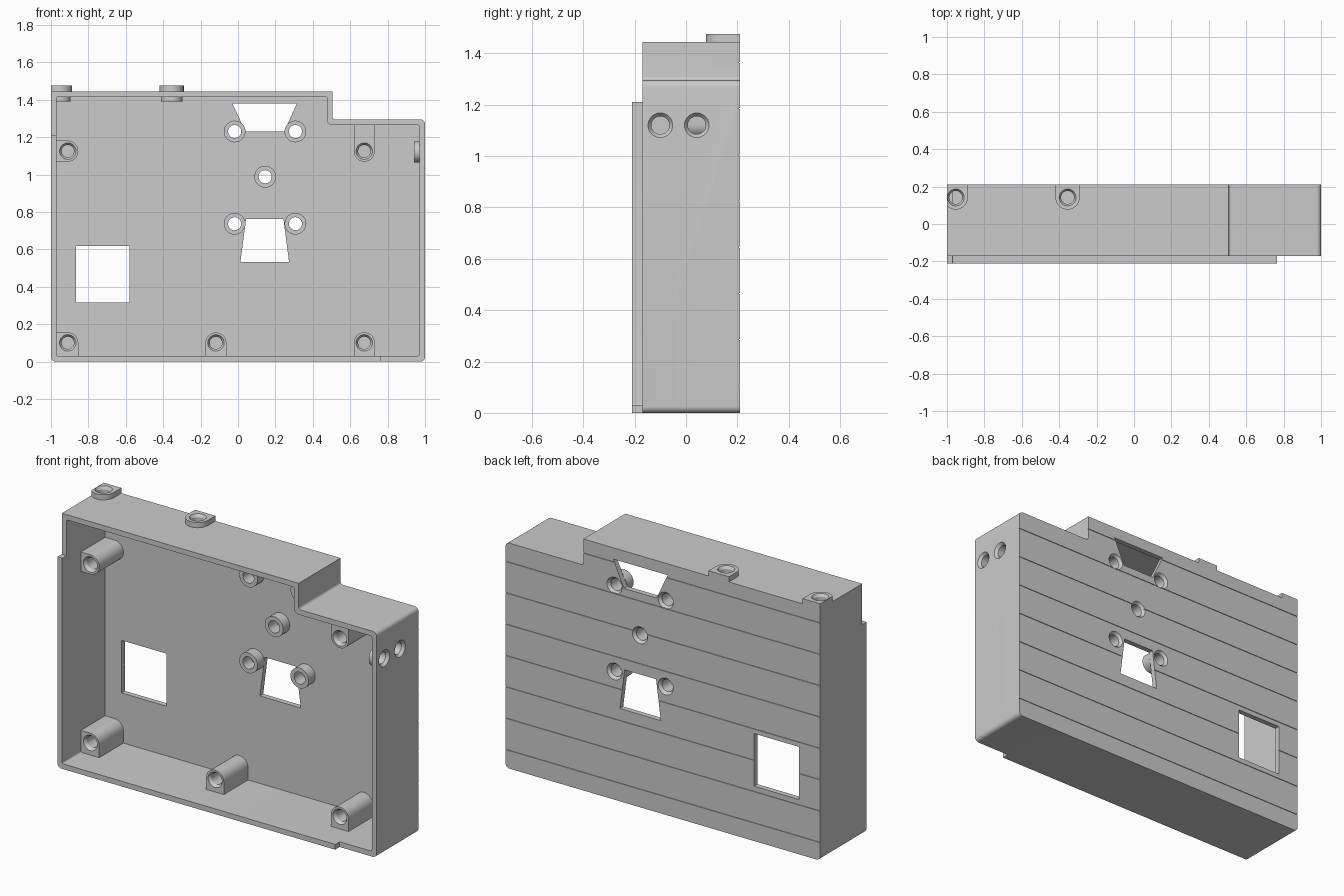
import bpy, bmesh, math
from mathutils import Vector

cube = bpy.data.objects.get("Cube")
if cube:
    bpy.data.objects.remove(cube, do_unlink=True)

grey = bpy.data.materials.new("plain grey")
grey.use_nodes = True
colour = (0.6, 0.6, 0.6, 1)
grey.diffuse_color = colour
grey.node_tree.nodes["Principled BSDF"].inputs["Base Color"].default_value = colour

BACK, FLOOR, RIM, LIP = 0.21, 0.18, -0.17, -0.21
WALL = 0.03
parts = []


def finish(name, bm, keep):
    bmesh.ops.recalc_face_normals(bm, faces=bm.faces)
    mesh = bpy.data.meshes.new(name)
    bm.to_mesh(mesh)
    bm.free()
    mesh.materials.append(grey)
    ob = bpy.data.objects.new(name, mesh)
    bpy.context.collection.objects.link(ob)
    if keep:
        parts.append(ob)
    else:
        ob.hide_render = True
    return ob


def prism(name, pts, lo, hi, axis="y", keep=True):
    """Extrude a flat profile along y (profile in x, z) or z (profile in x, y)."""
    bm = bmesh.new()
    place = (lambda p, h: (p[0], h, p[1])) if axis == "y" else (lambda p, h: (p[0], p[1], h))
    face = bm.faces.new([bm.verts.new(place(p, lo)) for p in pts])
    top = bmesh.ops.extrude_face_region(bm, geom=[face])
    shift = Vector(place((0, 0), hi - lo))
    bmesh.ops.translate(bm, vec=shift, verts=[v for v in top["geom"] if isinstance(v, bmesh.types.BMVert)])
    return finish(name, bm, keep)


def lathe(name, rings, origin, direction, keep=True, sides=32):
    """Stack rings (radius, distance) along a direction."""
    bm = bmesh.new()
    turn = Vector(direction).to_track_quat("Z", "Y")
    loops = []
    for r, h in rings:
        angles = [math.tau * i / sides for i in range(sides)]
        loops.append([bm.verts.new(Vector(origin) + turn @ Vector((r * math.cos(a), r * math.sin(a), h)))
                      for a in angles])
    for a, b in zip(loops, loops[1:]):
        for i in range(sides):
            j = (i + 1) % sides
            bm.faces.new((a[i], a[j], b[j], b[i]))
    bm.faces.new(loops[0])
    bm.faces.new(loops[-1])
    return finish(name, bm, keep)


def rounded(corners, steps=6):
    """Outline from (x, y, radius) corners."""
    out = []
    for i, (x, y, r) in enumerate(corners):
        p = Vector((x, y))
        if not r:
            out.append(p)
            continue
        u = (Vector(corners[i - 1][:2]) - p).normalized()
        v = (Vector(corners[(i + 1) % len(corners)][:2]) - p).normalized()
        c = p + r * (u + v)
        for k in range(steps + 1):
            t = math.pi / 2 * k / steps
            out.append(c - r * (math.cos(t) * v + math.sin(t) * u))
    return out


def arc(x, y, r, start, end, steps=16):
    angles = [math.radians(start + (end - start) * k / steps) for k in range(steps + 1)]
    return [(x + r * math.cos(a), y + r * math.sin(a)) for a in angles]


def cut(cutter, *targets):
    for ob in targets:
        mod = ob.modifiers.new("cut", "BOOLEAN")
        mod.operation, mod.solver, mod.object = "DIFFERENCE", "EXACT", cutter
        bpy.context.view_layer.objects.active = ob
        bpy.ops.object.modifier_apply(modifier=mod.name)
    bpy.data.objects.remove(cutter, do_unlink=True)


def countersunk_hole(origin, direction, depth, targets, wide=0.048, narrow=0.035):
    rings = [(wide, -0.01), (wide, 0), (narrow, 0.016), (narrow, depth)]
    cut(lathe("hole_cutter", rings, origin, direction, False), *targets)


# Open tray with a stepped top corner
shell = prism("case_shell", rounded([
    (-1, 0, 0.025), (1, 0, 0.025), (1, 1.295, 0.025), (0.505, 1.295, 0.015),
    (0.505, 1.445, 0), (-1, 1.445, 0)]), RIM, BACK)
cut(prism("cavity_cutter", rounded([
    (-0.97, WALL, 0.006), (0.97, WALL, 0.012), (0.97, 1.265, 0.012), (0.475, 1.265, 0.03),
    (0.475, 1.415, 0.006), (-0.97, 1.415, 0.006)]), -0.3, FLOOR, keep=False), shell)

# Raised lip along one side and the bottom
prism("front_lip", rounded([
    (-1, 1.21, 0), (-1, 0, 0.025), (0.765, 0, 0), (0.765, WALL, 0),
    (-0.97, WALL, 0.006), (-0.97, 1.21, 0)]), LIP, RIM)

# Windows through the back plate
for window in (
        [(-0.865, 0.315), (-0.58, 0.315), (-0.58, 0.617), (-0.865, 0.617)],
        [(0.04, 1.23), (0.247, 1.23), (0.315, 1.38), (-0.03, 1.38)],
        [(0.013, 0.533), (0.273, 0.533), (0.243, 0.763), (0.043, 0.763)]):
    cut(prism("window_cutter", window, 0.1, 0.3, keep=False), shell)

# Fine horizontal grooves on the back
for i in range(8):
    z = 0.105 + 0.18 * i
    bar = [(-1.1, z - 0.002), (1.1, z - 0.002), (1.1, z + 0.002), (-1.1, z + 0.002)]
    cut(prism("groove_cutter", bar, BACK - 0.004, 0.3, keep=False), shell)

# Short standoffs with holes through the back
for x, z in ((-0.018, 1.23), (0.307, 1.23), (0.145, 0.988), (-0.018, 0.737), (0.307, 0.737)):
    boss = lathe("standoff", [(0.058, 0), (0.058, 0.06)], (x, FLOOR, z), (0, -1, 0))
    countersunk_hole((x, BACK, z), (0, -1, 0), 0.2, [shell, boss])

# Screw posts, each merged into the nearest wall
R, POST_FRONT = 0.056, -0.04
LOW, HIGH, LEFT = 0.1, 1.125, -0.91
edge, base, roof = -0.98, 0.02, 1.275
posts = [
    (LEFT, HIGH, arc(LEFT, HIGH, R, -90, 90) + [(edge, HIGH + R), (edge, HIGH - R)]),
    (LEFT, LOW, arc(LEFT, LOW, R, 0, 90) + [(edge, LOW + R), (edge, base), (LEFT + R, base)]),
    (0.675, HIGH, arc(0.675, HIGH, R, 180, 360) + [(0.675 + R, roof), (0.675 - R, roof)]),
]
for x in (-0.118, 0.675):
    posts.append((x, LOW, arc(x, LOW, R, 0, 180) + [(x - R, base), (x + R, base)]))
for x, z, outline in posts:
    post = prism("screw_post", outline, POST_FRONT, FLOOR + 0.005)
    countersunk_hole((x, POST_FRONT, z), (0, 1, 0), 0.2, [post], 0.044, 0.033)

# Drilled tabs above and below the top wall
for x in (-0.953, -0.355):
    pair = []
    for name, r, lo, hi, end in (("top_tab", 0.065, 1.445, 1.475, BACK),
                                 ("inner_top_tab", 0.058, 1.39, 1.42, FLOOR + 0.005)):
        side = -1 if name == "top_tab" else -0.975
        outline = arc(x, 0.142, r, 180, 360) + [(x + r, end), (x - r, end)]
        outline = [(max(px, side), py) for px, py in outline]
        clean = [p for i, p in enumerate(outline) if (Vector(p) - Vector(outline[i - 1])).length > 1e-4]
        pair.append(prism(name, clean, lo, hi, "z"))
    countersunk_hole((x, 0.142, 1.475), (0, 0, -1), 0.12, [shell] + pair, 0.045)

# Two drilled bosses in the side wall
for y in (-0.1, 0.042):
    boss = lathe("side_boss", [(0.056, 0), (0.056, 0.035)], (0.975, y, 1.12), (-1, 0, 0))
    countersunk_hole((1, y, 1.12), (-1, 0, 0), 0.1, [shell, boss])

# Smooth the curved walls and keep the edges crisp
bpy.ops.object.select_all(action="DESELECT")
for ob in parts:
    ob.select_set(True)
bpy.context.view_layer.objects.active = shell
bpy.ops.object.shade_smooth_by_angle(angle=math.radians(30))
